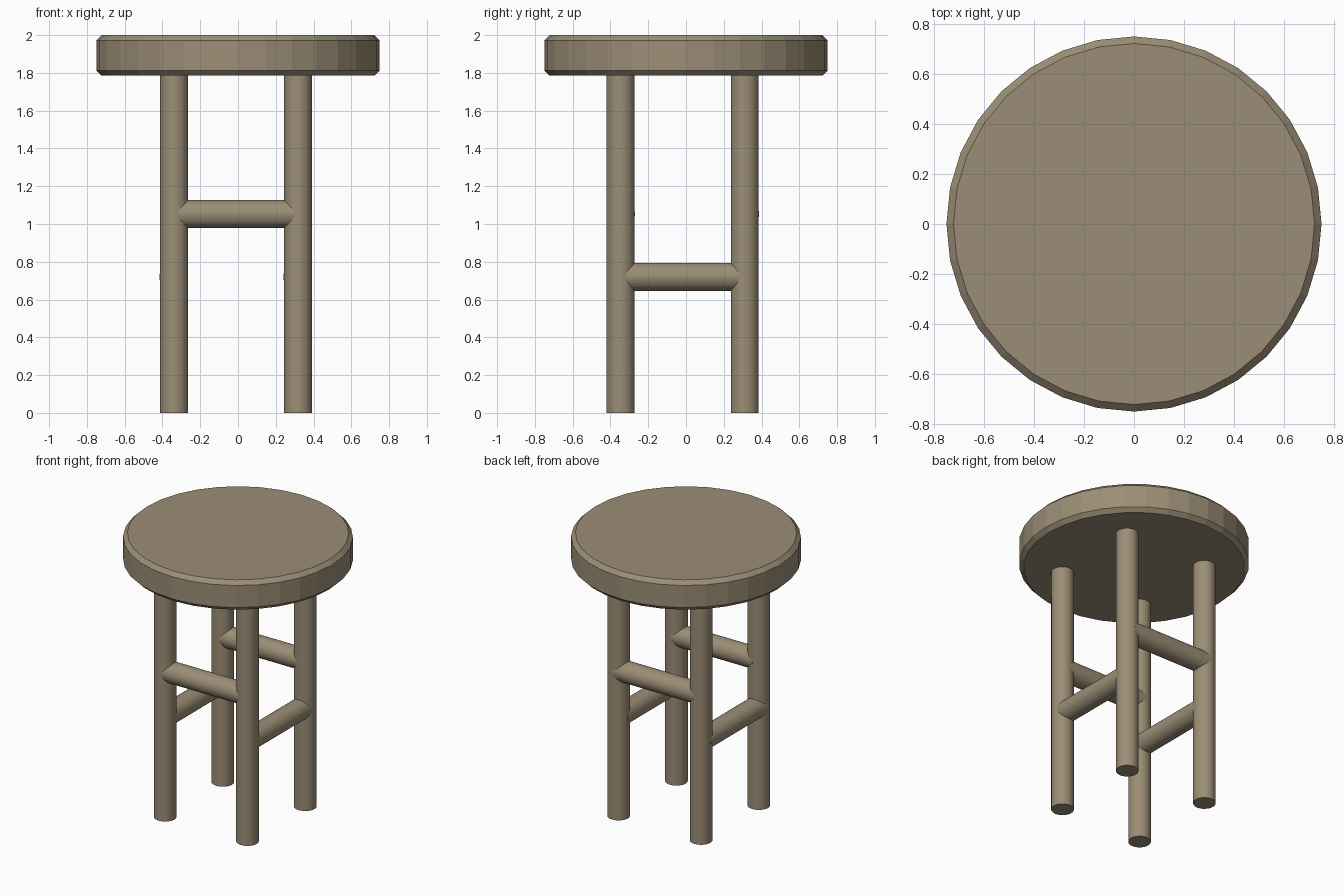
import bpy, bmesh, math
from mathutils import Matrix, Vector

if "Cube" in bpy.data.objects:
    bpy.data.objects.remove(bpy.data.objects["Cube"])

wood = bpy.data.materials.new("wood")
wood.diffuse_color = (0.33, 0.27, 0.18, 1)
wood.use_nodes = True
wood.node_tree.nodes["Principled BSDF"].inputs["Base Color"].default_value = wood.diffuse_color


def rod(name, a, b, radius):
    """Round 32-sided bar from point a to point b."""
    a, b = Vector(a), Vector(b)
    bm = bmesh.new()
    turn = (b - a).to_track_quat('Z', 'Y').to_matrix().to_4x4()
    bmesh.ops.create_cone(bm, cap_ends=True, segments=32, radius1=radius,
                          radius2=radius, depth=(b - a).length,
                          matrix=Matrix.Translation((a + b) / 2) @ turn)
    mesh = bpy.data.meshes.new(name)
    bm.to_mesh(mesh)
    bm.free()
    mesh.materials.append(wood)
    obj = bpy.data.objects.new(name, mesh)
    bpy.context.collection.objects.link(obj)
    return obj


# Seat: thick disc with chamfered rims
seat = rod("seat", (0, 0, 1.785), (0, 0, 2.0), 0.75)
bevel = seat.modifiers.new("rim_chamfer", 'BEVEL')
bevel.width = 0.028
bevel.segments = 1
bevel.limit_method = 'ANGLE'
bevel.angle_limit = math.radians(45)

# Legs, slightly off centre under the seat
R = 0.074
xs = {"left": -0.338, "right": 0.318}
ys = {"front": -0.346, "back": 0.311}
for sx, x in xs.items():
    for sy, y in ys.items():
        rod(f"{sy}_{sx}_leg", (x, y, 0), (x, y, 1.79), R)

# Upper rungs join the legs front and back, lower rungs join them at the sides
for sy, y in ys.items():
    rod(f"{sy}_rung", (xs["left"], y + 0.002, 1.053), (xs["right"], y + 0.002, 1.053), R)
for sx, x in xs.items():
    rod(f"{sx}_rung", (x - 0.004, ys["front"], 0.72), (x - 0.004, ys["back"], 0.72), R)
